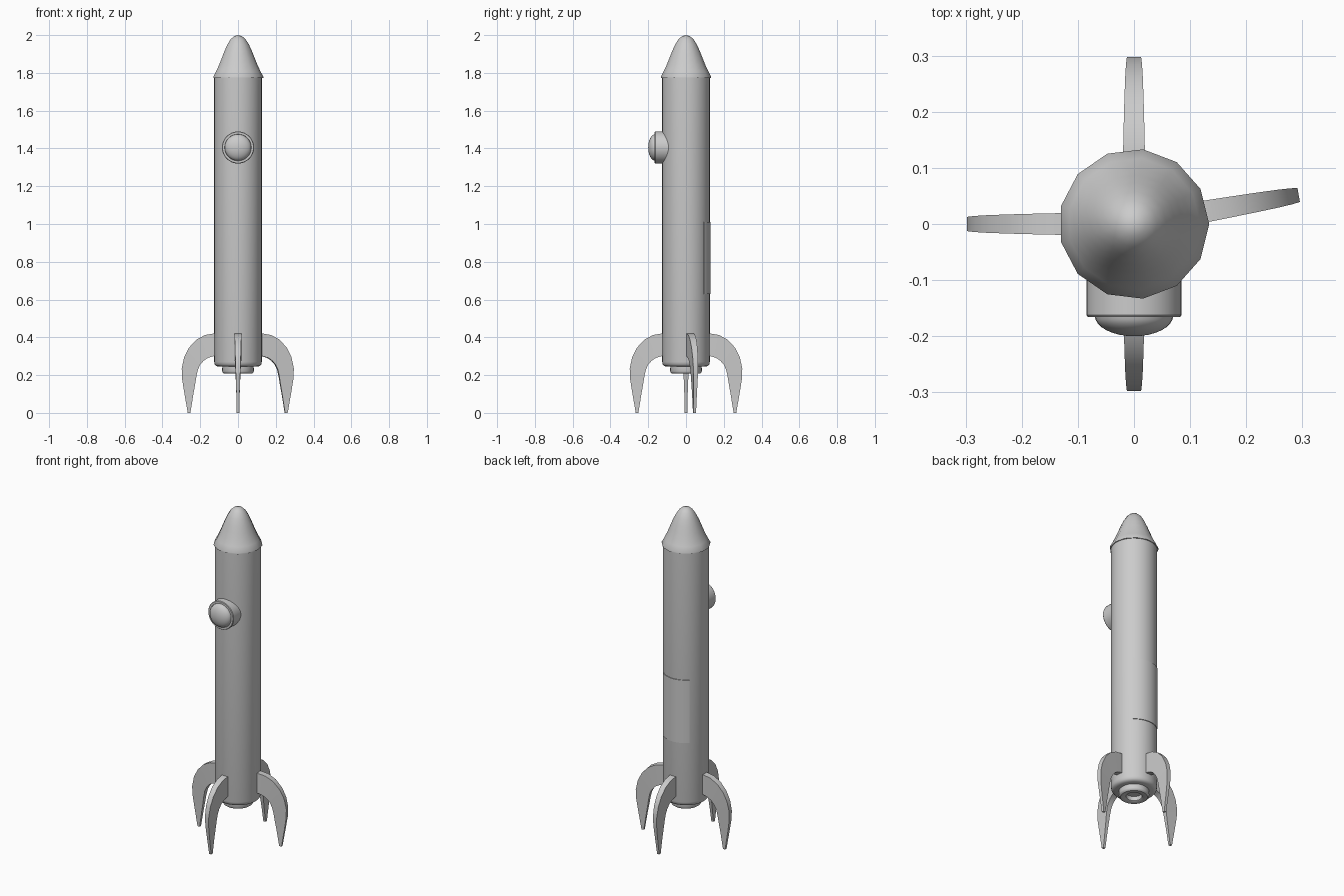
import bpy, bmesh, math
from mathutils import Matrix

if "Cube" in bpy.data.objects:
    bpy.data.objects.remove(bpy.data.objects["Cube"])


def finish(name, bm, smooth=True, angle=35):
    bmesh.ops.remove_doubles(bm, verts=bm.verts, dist=1e-5)
    bmesh.ops.recalc_face_normals(bm, faces=bm.faces)
    me = bpy.data.meshes.new(name)
    bm.to_mesh(me)
    bm.free()
    ob = bpy.data.objects.new(name, me)
    bpy.context.collection.objects.link(ob)
    bpy.ops.object.select_all(action='DESELECT')
    bpy.context.view_layer.objects.active = ob
    ob.select_set(True)
    if smooth:
        bpy.ops.object.shade_smooth_by_angle(angle=math.radians(angle))
    return ob


def lathe(name, profile, sides, matrix=Matrix(), angle=35):
    """Revolve (radius, z) points around z, then place with matrix."""
    bm = bmesh.new()
    rings = [[bm.verts.new((r * math.cos(2 * math.pi * i / sides),
                            r * math.sin(2 * math.pi * i / sides), z))
              for i in range(sides)] for r, z in profile]
    for a, b in zip(rings, rings[1:]):
        for i in range(sides):
            j = (i + 1) % sides
            bm.faces.new((a[i], a[j], b[j], b[i]))
    bmesh.ops.dissolve_degenerate(bm, dist=1e-6, edges=bm.edges)
    bmesh.ops.transform(bm, matrix=matrix, verts=bm.verts)
    return finish(name, bm, angle=angle)


# Hull with rounded lower edge
lathe("hull", [(0, 0.245), (0.105, 0.245), (0.116, 0.249), (0.123, 0.257),
               (0.126, 0.27), (0.126, 1.78), (0, 1.78)], 48)

# Nose: 13-sided flared cone
lathe("nose_cone", [(0, 1.774), (0.134, 1.774), (0.134, 1.780), (0.118, 1.81),
                    (0.102, 1.845), (0.088, 1.88), (0.074, 1.915),
                    (0.058, 1.95), (0.041, 1.977), (0.022, 1.994), (0, 2.0)],
      13, angle=50)

# Engine nozzle with recessed centre
lathe("nozzle", [(0, 0.25), (0.083, 0.25), (0.084, 0.22), (0.081, 0.213),
                 (0.074, 0.208), (0.05, 0.208), (0.044, 0.212),
                 (0.042, 0.236), (0, 0.236)], 32)

# Porthole frame and domed glass, axis pointing to -y
port = Matrix.Translation((0, 0, 1.405)) @ Matrix.Rotation(math.radians(90), 4, 'X')
lathe("porthole_frame", [(0, 0.09), (0.085, 0.09), (0.085, 0.162), (0.082, 0.166),
                         (0.071, 0.166), (0.069, 0.16), (0, 0.16)], 32, port)
dome = [(0.07 * math.cos(t), 0.163 + 0.037 * math.sin(t))
        for t in [math.pi / 2 * k / 8 for k in range(9)]]
lathe("porthole_glass", dome, 32, port)

# Curved hatch panel on the back
bm = bmesh.new()
steps, sections = 14, []
for i in range(steps + 1):
    a = math.radians(47 + 86 * i / steps)
    sections.append([bm.verts.new((r * math.cos(a), r * math.sin(a), z))
                     for r, z in [(0.115, 0.63), (0.13, 0.63), (0.13, 1.01), (0.115, 1.01)]])
for a, b in zip(sections, sections[1:]):
    for k in range(4):
        bm.faces.new((a[k], a[(k + 1) % 4], b[(k + 1) % 4], b[k]))
bm.faces.new(sections[0])
bm.faces.new(sections[-1])
finish("hatch", bm)

# Landing fins: tapered curved legs
OUTER = [(0.10, .42), (0.13, .42), (.175, .412), (.22, .388), (.26, .345),
         (.285, .295), (.298, .235), (.296, .18), (.285, .11), (.266, 0)]
INNER = [(0.10, .30), (0.13, .30), (.16, .291), (.182, .276), (.20, .255),
         (.212, .23), (.220, .195), (.227, .15), (.236, .10), (.252, 0)]


def fin(name, degrees):
    bm = bmesh.new()
    secs = []
    n = len(OUTER)
    for i, (o, p) in enumerate(zip(OUTER, INNER)):
        h = 0.02 - 0.013 * (i / (n - 1)) ** 1.4
        secs.append([bm.verts.new(v) for v in
                     [(o[0], -h, o[1]), (o[0], h, o[1]), (p[0], h, p[1]), (p[0], -h, p[1])]])
    for a, b in zip(secs, secs[1:]):
        for k in range(4):
            bm.faces.new((a[k], a[(k + 1) % 4], b[(k + 1) % 4], b[k]))
    bm.faces.new(secs[0])
    bm.faces.new(secs[-1])
    bmesh.ops.rotate(bm, matrix=Matrix.Rotation(math.radians(degrees), 3, 'Z'), verts=bm.verts)
    finish(name, bm)


for name, deg in [("fin_right", 10), ("fin_back", 90), ("fin_left", 180), ("fin_front", 270)]:
    fin(name, deg)
